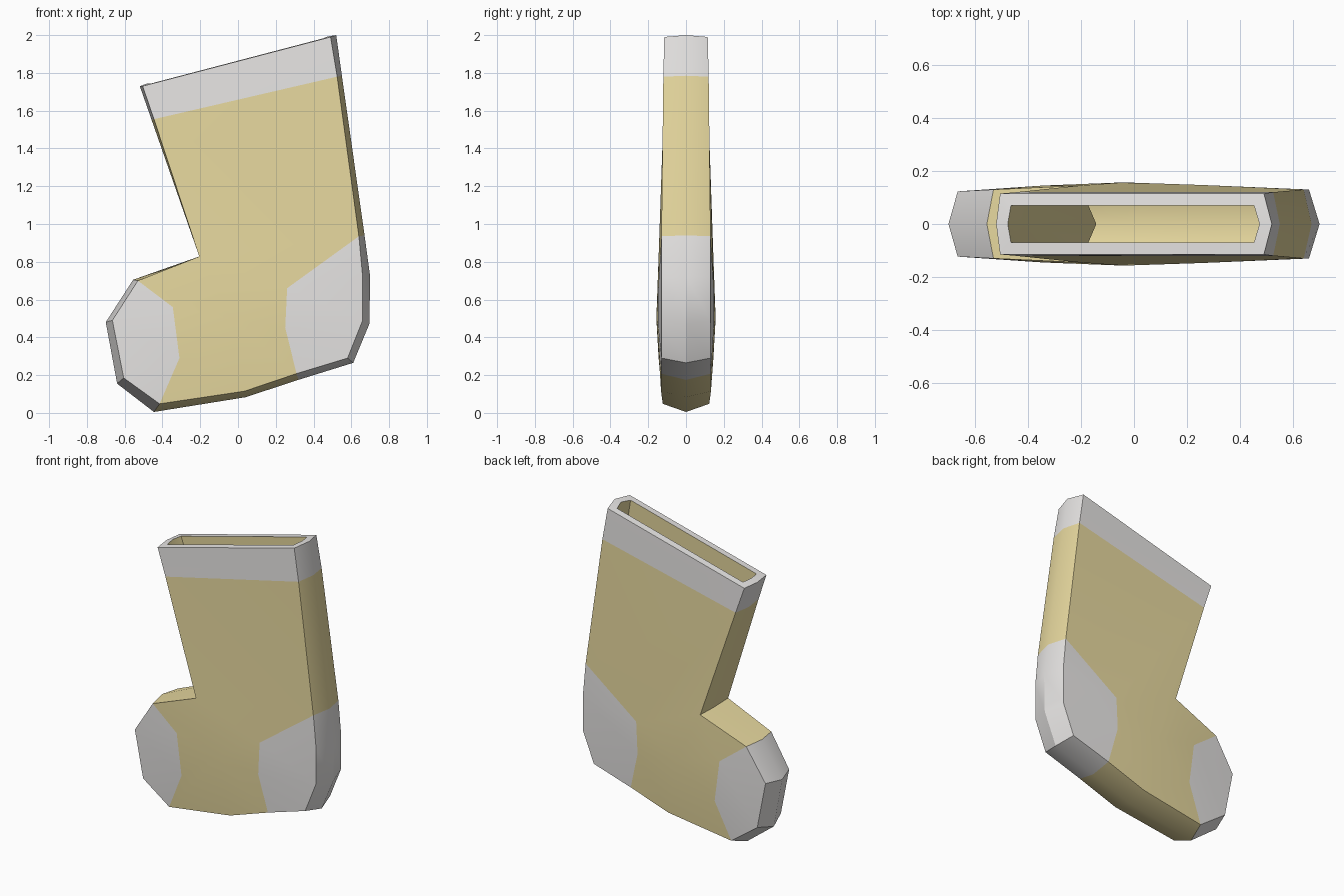
import bpy
import bmesh
import math

if "Cube" in bpy.data.objects:
    bpy.data.objects.remove(bpy.data.objects["Cube"])


def make_material(name, colour):
    m = bpy.data.materials.new(name)
    m.diffuse_color = (*colour, 1.0)
    m.use_nodes = True
    m.node_tree.nodes["Principled BSDF"].inputs["Base Color"].default_value = m.diffuse_color
    return m


# Outline clockwise from the top left: (ridge x, ridge z, edge x, edge z, half depth)
OUTLINE = [
    (-0.52, 1.73, -0.505, 1.73, 0.115),    # 0 cuff top, toe side
    (0.52, 2.00, 0.49, 1.99, 0.115),       # 1 cuff top, heel side
    (0.55, 1.785, 0.525, 1.78, 0.12),      # 2 cuff bottom, heel side
    (0.67, 0.94, 0.64, 0.935, 0.13),       # 3 heel patch top
    (0.70, 0.72, 0.66, 0.72, 0.13),
    (0.695, 0.47, 0.66, 0.49, 0.13),
    (0.61, 0.265, 0.58, 0.29, 0.13),
    (0.32, 0.175, 0.31, 0.208, 0.132),     # 7 heel patch bottom
    (0.04, 0.083, 0.035, 0.115, 0.132),    # 8 arch
    (-0.445, 0.005, -0.415, 0.048, 0.123), # 9 toe patch bottom
    (-0.64, 0.155, -0.605, 0.185, 0.123),
    (-0.70, 0.48, -0.665, 0.49, 0.123),
    (-0.555, 0.705, -0.53, 0.70, 0.13),    # 12 toe patch top
    (-0.20, 0.82, -0.205, 0.828, 0.145),   # 13 ankle
    (-0.457, 1.55, -0.445, 1.555, 0.12),   # 14 cuff bottom, toe side
]
# Points inside the puffed side panel: x, z, half depth
PANEL = {
    "h1": (0.26, 0.66, 0.147), "h2": (0.25, 0.45, 0.147),
    "t1": (-0.345, 0.56, 0.145), "t2": (-0.31, 0.29, 0.145),
    "m": (-0.04, 0.50, 0.157),
}
WHITE, TAN = 0, 1
SIDE_FACES = {
    WHITE: [(0, 1, 2, 14),                                            # cuff
            (3, 4, "h1"), (4, 5, "h2", "h1"), (5, 6, 7, "h2"),        # heel
            (9, 10, "t2"), (10, 11, "t1", "t2"), (11, 12, "t1")],     # toe
    TAN: [(14, 2, 3), (14, 3, "h1", 13),                              # leg
          (13, "h1", "m"), ("h1", "h2", "m"), ("h2", 7, 8, "m"),      # foot
          (8, 9, "t2", "m"), ("t2", "t1", "m"), ("t1", 12, 13, "m")],
}
TAN_EDGES = {2, 7, 8, 12, 13}

bm = bmesh.new()
ridge = [bm.verts.new((p[0], 0, p[1])) for p in OUTLINE]

# Mirrored side panels with bevelled edge strips; the top stays open
for s in (-1, 1):
    v = {i: bm.verts.new((p[2], s * p[4], p[3])) for i, p in enumerate(OUTLINE)}
    v.update({k: bm.verts.new((x, s * y, z)) for k, (x, z, y) in PANEL.items()})
    for mat, faces in SIDE_FACES.items():
        for f in faces:
            ids = f if s > 0 else f[::-1]
            bm.faces.new([v[i] for i in ids]).material_index = mat
    n = len(OUTLINE)
    for i in range(1, n):
        j = (i + 1) % n
        quad = [v[j], v[i], ridge[i], ridge[j]]
        face = bm.faces.new(quad if s > 0 else quad[::-1])
        face.material_index = TAN if i in TAN_EDGES else WHITE

bmesh.ops.recalc_face_normals(bm, faces=bm.faces[:])
mesh = bpy.data.meshes.new("stocking")
bm.to_mesh(mesh)
bm.free()
mesh.materials.append(make_material("warm white", (0.80, 0.785, 0.775)))
mesh.materials.append(make_material("tan", (0.80, 0.69, 0.345)))
stocking = bpy.data.objects.new("stocking", mesh)
bpy.context.collection.objects.link(stocking)
bpy.context.view_layer.objects.active = stocking
stocking.select_set(True)

# Wall thickness: tan lining, white rim
wall = stocking.modifiers.new("wall", 'SOLIDIFY')
wall.thickness = 0.046
wall.offset = -1
wall.use_even_offset = True
wall.material_offset = 1
wall.material_offset_rim = 0
bpy.ops.object.modifier_apply(modifier="wall")
bpy.ops.object.shade_smooth_by_angle(angle=math.radians(32))
